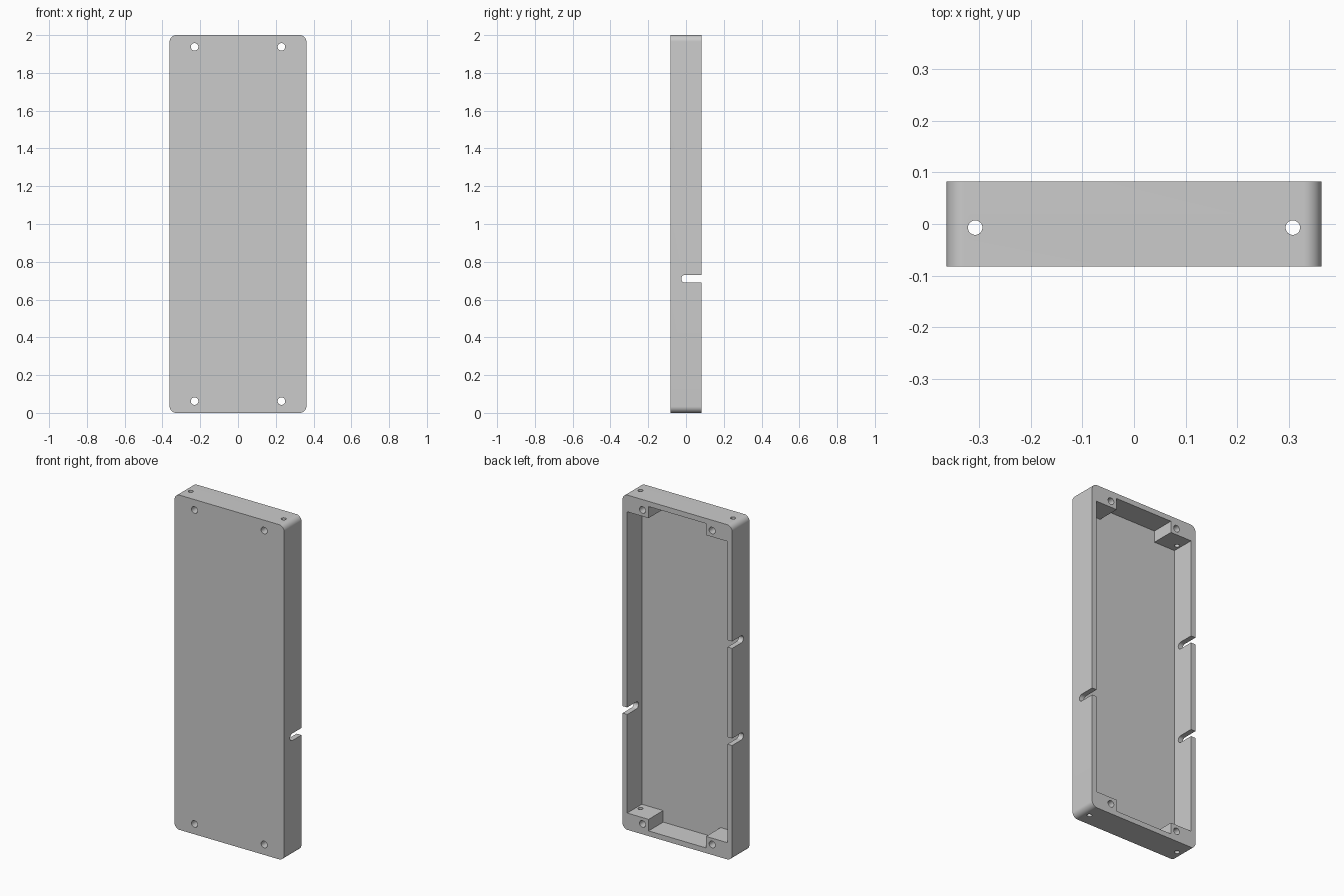
import bpy, bmesh, math
from mathutils import Matrix

old = bpy.data.objects.get("Cube")
if old:
    bpy.data.objects.remove(old, do_unlink=True)

HX, HY, TOP = 0.362, 0.082, 2.0
WALL, FLOOR, RADIUS = 0.031, 0.026, 0.034
BLOCK_X, BLOCK_Z = 0.19, 0.1      # inner limits of the corner screw blocks

grey = bpy.data.materials.new("plain grey")
grey.use_nodes = True
grey.diffuse_color = (0.6, 0.6, 0.6, 1)
grey.node_tree.nodes["Principled BSDF"].inputs["Base Color"].default_value = (0.6, 0.6, 0.6, 1)


def make_object(name, bm):
    bmesh.ops.recalc_face_normals(bm, faces=bm.faces)
    mesh = bpy.data.meshes.new(name)
    bm.to_mesh(mesh)
    bm.free()
    mesh.materials.append(grey)
    obj = bpy.data.objects.new(name, mesh)
    bpy.context.collection.objects.link(obj)
    return obj


def prism(name, outline, y0, y1):
    """Extrude an x-z outline along y."""
    bm = bmesh.new()
    face = bm.faces.new([bm.verts.new((x, y0, z)) for x, z in outline])
    new = bmesh.ops.extrude_face_region(bm, geom=[face])["geom"]
    verts = [v for v in new if isinstance(v, bmesh.types.BMVert)]
    bmesh.ops.translate(bm, vec=(0, y1 - y0, 0), verts=verts)
    return make_object(name, bm)


def drill(name, centre, radius, length, axis):
    """Round cutter along the given axis."""
    turn = {"X": Matrix.Rotation(math.pi / 2, 4, "Y"),
            "Y": Matrix.Rotation(math.pi / 2, 4, "X"),
            "Z": Matrix.Identity(4)}[axis]
    bm = bmesh.new()
    bmesh.ops.create_cone(bm, cap_ends=True, segments=32, radius1=radius, radius2=radius,
                          depth=length, matrix=Matrix.Translation(centre) @ turn)
    return make_object(name, bm)


def slot(name, x, z, half, tip):
    """Round-ended slot cutter through a side wall, open at the back."""
    bm = bmesh.new()
    arc = [math.pi * (0.5 + i / 16) for i in range(17)]
    outline = [(tip + half + half * math.cos(a), z + half * math.sin(a)) for a in arc]
    outline += [(HY + 0.05, z - half), (HY + 0.05, z + half)]
    face = bm.faces.new([bm.verts.new((x - 0.06, y, zz)) for y, zz in outline])
    new = bmesh.ops.extrude_face_region(bm, geom=[face])["geom"]
    verts = [v for v in new if isinstance(v, bmesh.types.BMVert)]
    bmesh.ops.translate(bm, vec=(0.12, 0, 0), verts=verts)
    return make_object(name, bm)


# Rounded outer shell
outline = []
for k, (sx, top) in enumerate([(1, 1), (-1, 1), (-1, 0), (1, 0)]):
    cx = sx * (HX - RADIUS)
    cz = TOP - RADIUS if top else RADIUS
    for i in range(13):
        a = math.pi / 2 * (k + i / 12)
        outline.append((cx + RADIUS * math.cos(a), cz + RADIUS * math.sin(a)))
tray = prism("enclosure_tray", outline, -HY, HY)

# Cavity that leaves a screw block in each corner
ix = HX - WALL
quarter = [(ix, BLOCK_Z), (BLOCK_X, BLOCK_Z), (BLOCK_X, WALL)]
right_half = quarter[::-1] + [(x, TOP - z) for x, z in quarter]
cavity = right_half + [(-x, z) for x, z in right_half[::-1]]
cutters = [prism("cavity_cutter", cavity, FLOOR - HY, HY + 0.05)]

# Screw holes from the front and from the ends
for sx in (-1, 1):
    for z in (0.062, TOP - 0.062):
        cutters.append(drill("front_hole_cutter", (sx * 0.23, 0, z), 0.02, 0.4, "Y"))
        cutters.append(drill("end_hole_cutter", (sx * 0.307, -0.007, z), 0.014, 0.2, "Z"))

# Cable slots: one in the left wall, two in the right wall
for x, z in ((HX, 0.71), (-HX, 0.71), (-HX, 1.29)):
    cutters.append(slot("cable_slot_cutter", x, z, 0.021, -0.025))

bpy.context.view_layer.objects.active = tray
for cutter in cutters:
    mod = tray.modifiers.new("cut", "BOOLEAN")
    mod.operation = "DIFFERENCE"
    mod.solver = "EXACT"
    mod.object = cutter
    bpy.ops.object.modifier_apply(modifier=mod.name)
    bpy.data.objects.remove(cutter, do_unlink=True)

# Smooth round surfaces, sharp edges
bpy.ops.object.select_all(action="DESELECT")
tray.select_set(True)
bpy.ops.object.shade_smooth_by_angle(angle=math.radians(30))
